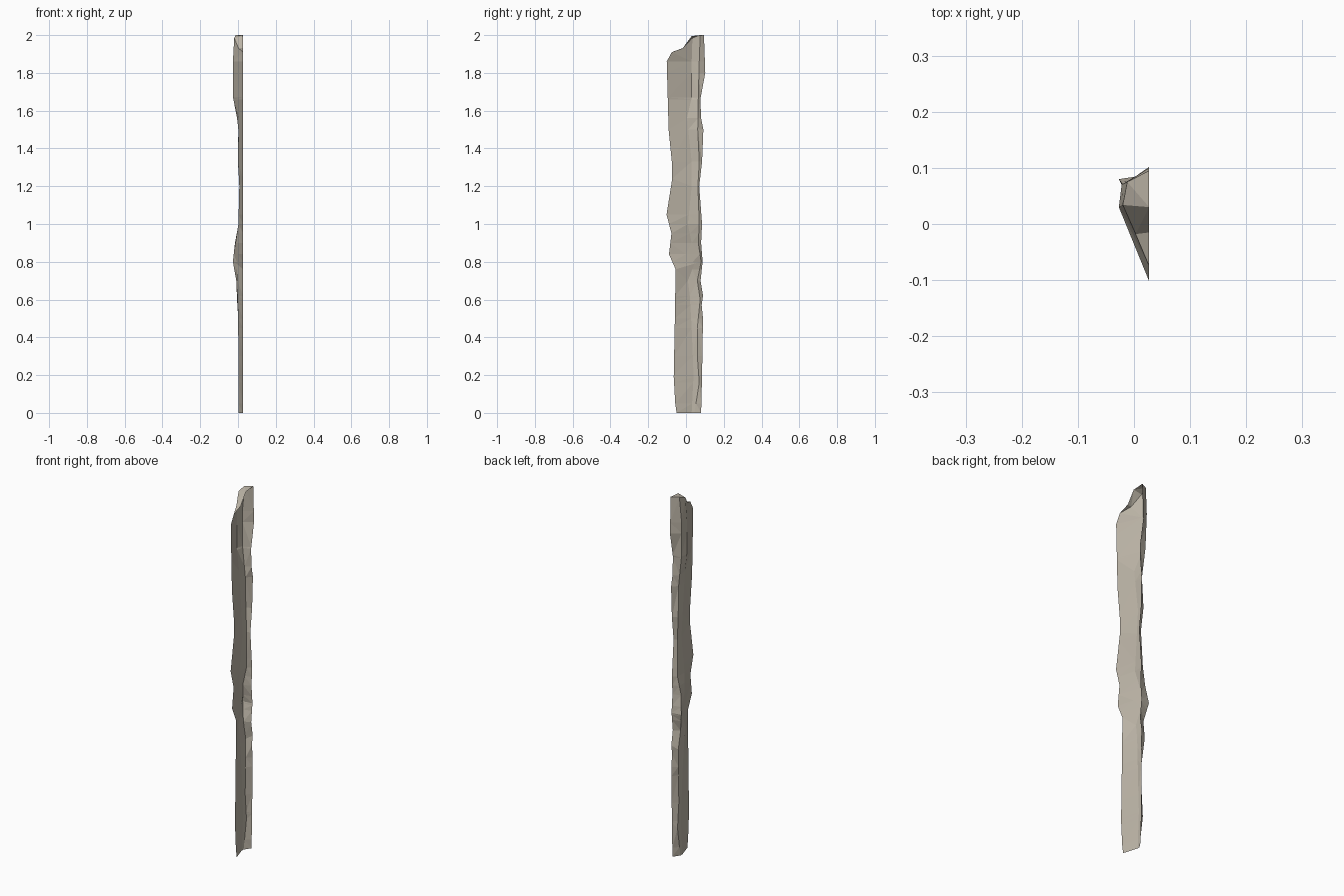
import bpy, bmesh

if "Cube" in bpy.data.objects:
    bpy.data.objects.remove(bpy.data.objects["Cube"])

WALL_X = 0.027  # the shell is open on this plane

# Edge and ridge profiles along the height: (z, value...)
FRONT_EDGE = [(0, -.05), (.05, -.057), (.19, -.065), (.5, -.059), (.76, -.055), (.84, -.09),
              (.95, -.077), (1.05, -.103), (1.24, -.073), (1.33, -.075), (1.5, -.092), (1.86, -.102)]
BACK_EDGE = [(0, .08), (.2, .085), (.5, .09), (.57, .083), (.62, .09), (.7, .077), (.8, .088),
             (.9, .08), (1.0, .085), (1.2, .07), (1.33, .085), (1.5, .092), (1.56, .08),
             (1.66, .076), (1.8, .102), (1.86, .1)]
# (z, y, x)
RIDGE_A = [(0, .03, .002), (.2, .04, .003), (.45, .03, .001), (.62, .02, -.003), (.7, .01, -.004),
           (.79, .045, -.008), (.84, .0, .002), (.9, .03, -.013), (1.0, .01, .002), (1.2, .03, .007),
           (1.33, .03, .0), (1.56, .005, .003), (1.67, .03, -.027), (1.86, .03, -.027)]
RIDGE_B = [(0, .045, .003), (.16, .07, .003), (.3, .06, .002), (.45, .06, .004), (.6, .075, -.005),
           (.7, .06, -.009), (.8, .08, -.027), (.9, .065, -.016), (1.0, .07, .003), (1.2, .063, .009),
           (1.33, .07, -.001), (1.5, .062, .002), (1.67, .065, -.018), (1.86, .07, -.022)]


def at(profile, z):
    """Linear interpolation of a profile at height z."""
    for a, b in zip(profile, profile[1:]):
        if z <= b[0]:
            t = (z - a[0]) / (b[0] - a[0])
            return [p + (q - p) * t for p, q in zip(a[1:], b[1:])]
    return list(profile[-1][1:])


bm = bmesh.new()

# Jagged body: one four-point strip per height level
levels = sorted({p[0] for prof in (BACK_EDGE, RIDGE_A, RIDGE_B, FRONT_EDGE) for p in prof})
rings = []
for z in levels:
    ya, xa = at(RIDGE_A, z)
    yb, xb = at(RIDGE_B, z)
    pts = [(WALL_X, at(FRONT_EDGE, z)[0]), (xa, ya), (xb, yb), (WALL_X, at(BACK_EDGE, z)[0])]
    rings.append([bm.verts.new((x, y, z)) for x, y in pts])
for lo, hi in zip(rings, rings[1:]):
    for i in range(3):
        bm.faces.new((lo[i], hi[i], hi[i + 1], lo[i + 1]))

# Broken tip: low shoulder in front, tall peak behind
front, ra, rb, back = rings[-1]
s1, s2, s3, p1, p2, p3, p4 = [bm.verts.new(c) for c in (
    (WALL_X, -.075, 1.91), (WALL_X, -.015, 1.932), (.003, -.018, 1.93),
    (-.02, .034, 1.985), (WALL_X, .03, 1.995), (WALL_X, .095, 2.0), (-.012, .075, 2.0))]
for f in ((front, s1, s3, ra), (s1, s2, s3), (s3, p1, ra), (s3, s2, p2, p1),
          (ra, p1, p4, rb), (rb, p4, p3, back), (p1, p2, p3, p4)):
    bm.faces.new(f)

bmesh.ops.triangulate(bm, faces=bm.faces[:])
bm.normal_update()
# Outside of the shell looks toward -x
if sum(f.normal.x * f.calc_area() for f in bm.faces) > 0:
    bmesh.ops.reverse_faces(bm, faces=bm.faces[:])

mesh = bpy.data.meshes.new("splintered_post")
bm.to_mesh(mesh)
bm.free()
post = bpy.data.objects.new("splintered_post", mesh)
bpy.context.collection.objects.link(post)

stone = bpy.data.materials.new("warm_grey")
stone.diffuse_color = (0.51, 0.465, 0.39, 1)
stone.use_nodes = True
stone.node_tree.nodes["Principled BSDF"].inputs["Base Color"].default_value = stone.diffuse_color
mesh.materials.append(stone)
